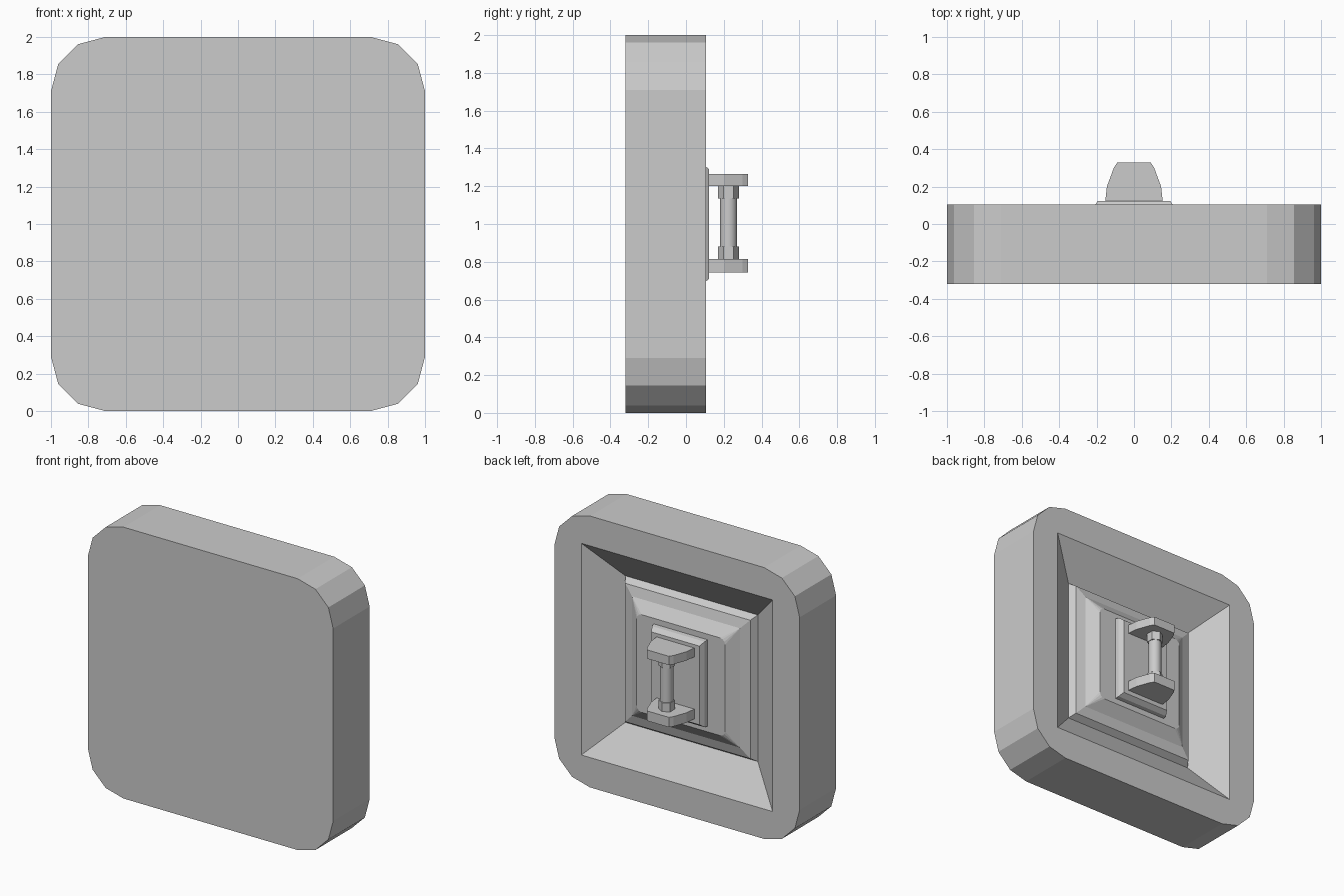
import bpy, bmesh
from math import sin, cos, pi

if "Cube" in bpy.data.objects:
    bpy.data.objects.remove(bpy.data.objects["Cube"])


def ring(hx, hz, y, r):
    """Rounded rectangle outline around (0, y, 1), three segments per corner."""
    pts = []
    for k, (sx, sz) in enumerate([(1, 1), (-1, 1), (-1, -1), (1, -1)]):
        for i in range(4):
            a = k * pi / 2 + i * pi / 6
            pts.append((sx * (hx - r) + r * cos(a), y, 1 + sz * (hz - r) + r * sin(a)))
    return pts


def loft(name, rings):
    """Skin a list of equal outlines and cap both ends."""
    bm = bmesh.new()
    loops = [[bm.verts.new(p) for p in r] for r in rings]
    for a, b in zip(loops, loops[1:]):
        n = len(a)
        for i in range(n):
            j = (i + 1) % n
            bm.faces.new((a[i], a[j], b[j], b[i]))
    bm.faces.new(loops[0])
    bm.faces.new(loops[-1])
    bmesh.ops.remove_doubles(bm, verts=bm.verts, dist=1e-5)
    bmesh.ops.recalc_face_normals(bm, faces=bm.faces)
    mesh = bpy.data.meshes.new(name)
    bm.to_mesh(mesh)
    bm.free()
    ob = bpy.data.objects.new(name, mesh)
    bpy.context.collection.objects.link(ob)
    return ob


# Rounded slab whose back has a sloped recess with a stepped centre
loft("body", [ring(*r) for r in [
    (1, 1, -0.32, 0.29),
    (1, 1, 0.105, 0.29),
    (0.78, 0.78, 0.105, 0),
    (0.54, 0.54, -0.065, 0),
    (0.51, 0.51, -0.02, 0),
    (0.44, 0.44, 0.0, 0),
    (0.36, 0.36, 0.06, 0.04),
]])

# Bevelled mounting plate
loft("mount_plate", [ring(*r) for r in [
    (0.22, 0.32, 0.05, 0), (0.215, 0.315, 0.09, 0), (0.195, 0.29, 0.123, 0)]])

# Tapered brackets above and below the grip
half = [(0.155, 0.11), (0.145, 0.20), (0.108, 0.30), (0.09, 0.328)]
outline = half + [(-x, y) for x, y in reversed(half)]
for name, z0, z1 in [("upper_bracket", 1.2, 1.265), ("lower_bracket", 0.742, 0.815)]:
    loft(name, [[(x, y, z) for x, y in outline] for z in (z0, z1)])


def post(name, r, z0, z1, sides):
    bpy.ops.mesh.primitive_cylinder_add(
        vertices=sides, radius=r, depth=z1 - z0, location=(0, 0.225, (z0 + z1) / 2))
    bpy.context.object.name = name
    return bpy.context.object


# Grip rod with a hexagonal collar at each end
post("grip_rod", 0.045, 0.81, 1.205, 16)
bpy.ops.object.shade_smooth_by_angle()
post("upper_collar", 0.055, 1.135, 1.205, 6)
post("lower_collar", 0.055, 0.81, 0.88, 6)
